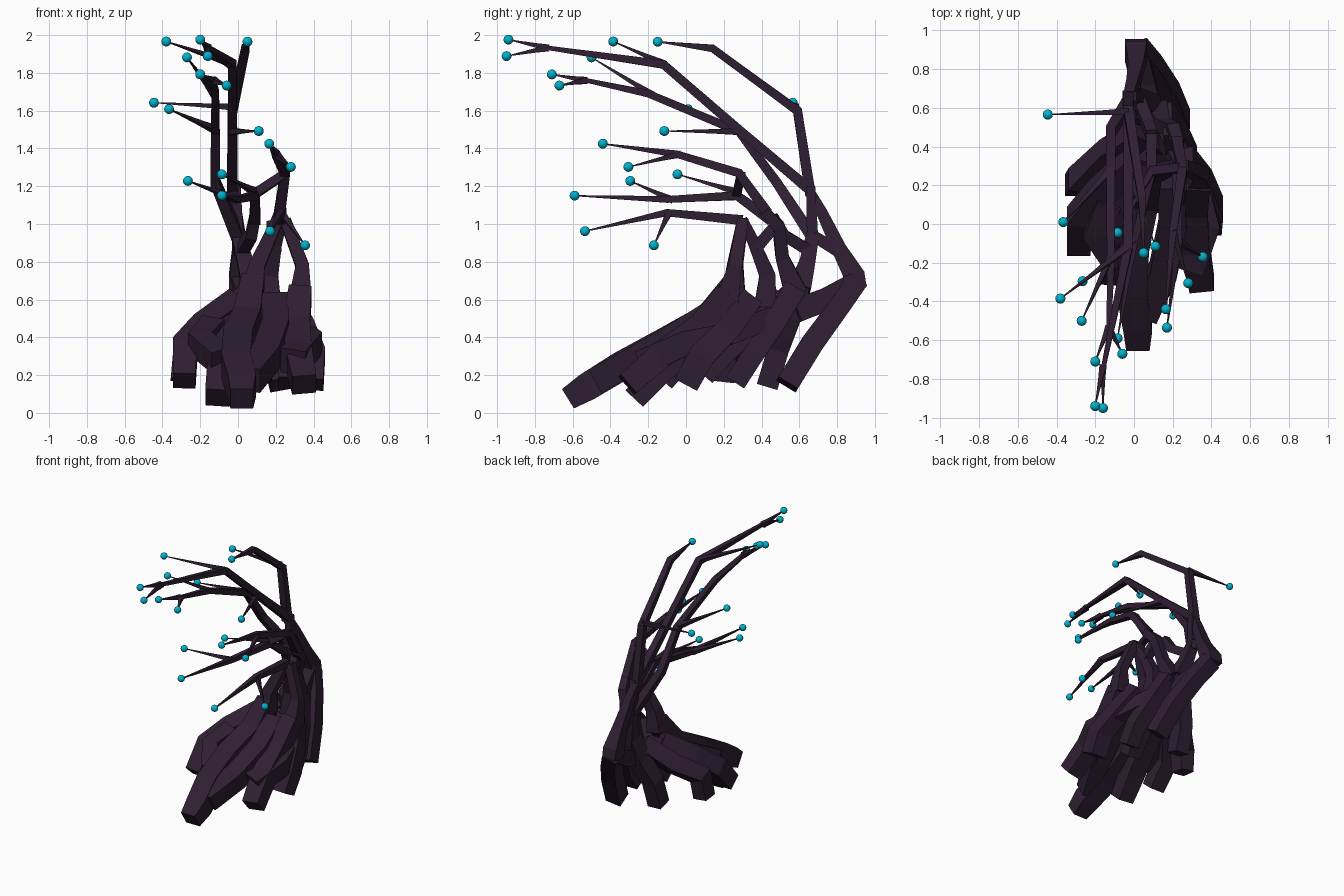
import bpy, bmesh, math
from mathutils import Vector

def material(name, color):
    m = bpy.data.materials.new(name)
    m.diffuse_color = (*color, 1)
    return m

BARK = material("bark", (0.028, 0.013, 0.032))
TEAL = material("bud_teal", (0.0, 0.45, 0.62))

def finish(bm, name, mat, smooth=False):
    bmesh.ops.recalc_face_normals(bm, faces=bm.faces)
    me = bpy.data.meshes.new(name)
    bm.to_mesh(me)
    bm.free()
    me.materials.append(mat)
    for p in me.polygons:
        p.use_smooth = smooth
    ob = bpy.data.objects.new(name, me)
    bpy.context.collection.objects.link(ob)
    return ob

def limb(bm, pts, sides=4):
    """Square-section tube through (x, y, z, radius) points with mitred joints."""
    P = [Vector(p[:3]) for p in pts]
    rings = []
    for i, p in enumerate(P):
        d = Vector()
        if i > 0:
            d += (P[i] - P[i - 1]).normalized()
        if i < len(P) - 1:
            d += (P[i + 1] - P[i]).normalized()
        d.normalize()
        side = Vector((1, 0, 0)) - d * d.x
        if side.length < 0.35:
            side = Vector((0, 0, 1)) - d * d.z
        side.normalize()
        up = d.cross(side)
        ring = []
        for k in range(sides):
            a = math.pi / 4 + k * math.tau / sides
            ring.append(bm.verts.new(p + (side * math.cos(a) + up * math.sin(a)) * pts[i][3]))
        rings.append(ring)
    for a, b in zip(rings, rings[1:]):
        for k in range(sides):
            n = (k + 1) % sides
            bm.faces.new((a[k], a[n], b[n], b[k]))
    bm.faces.new(rings[0])
    bm.faces.new(rings[-1])

def limbs(name, paths):
    bm = bmesh.new()
    for p in paths:
        limb(bm, p)
    return finish(bm, name, BARK)

# Root mass: feet climbing to the trunk at the back
limbs("front_roots", [
    [(.02, -.625, .075, .085), (.02, -.52, .14, .105), (-.01, -.34, .25, .11), (.0, -.10, .38, .11), (.05, .12, .51, .10), (.08, .26, .70, .085)],
    [(-.11, -.27, .08, .09), (-.09, -.12, .24, .10), (-.04, .10, .40, .10), (.03, .36, .55, .09)],
    [(.35, -.31, .15, .09), (.32, -.14, .30, .10), (.31, .08, .46, .10), (.33, .22, .64, .085)],
    [(.05, -.46, .18, .10), (.15, -.24, .30, .10), (.20, .0, .44, .10), (.19, .22, .58, .10)],
])
limbs("left_roots", [
    [(-.285, -.12, .17, .085), (-.28, .03, .34, .095), (-.18, .16, .45, .09), (.0, .32, .58, .09)],
    [(-.30, .20, .17, .08), (-.28, .22, .34, .09), (-.13, .36, .45, .09), (.05, .48, .60, .085)],
    [(-.06, .43, .14, .08), (-.05, .49, .34, .08), (.03, .55, .52, .09), (.07, .60, .69, .085)],
    [(-.09, -.20, .28, .085), (-.20, -.04, .37, .09), (-.13, .12, .45, .09)],
])
limbs("right_roots", [
    [(.385, .0, .15, .095), (.39, .08, .30, .10), (.34, .22, .44, .09), (.25, .34, .60, .085)],
    [(.27, .26, .16, .08), (.27, .35, .30, .08), (.22, .46, .46, .08), (.14, .57, .65, .085)],
    [(.29, -.22, .27, .10), (.38, .0, .37, .09), (.32, .24, .42, .08), (.20, .44, .50, .08)],
    [(.12, .10, .20, .08), (.14, .24, .36, .09), (.14, .42, .50, .09), (.10, .58, .65, .085)],
])
limbs("back_roots", [
    [(.23, .535, .15, .085), (.175, .67, .37, .085), (.09, .81, .56, .08), (.015, .90, .69, .08)],
    [(.08, .58, .54, .09), (.05, .74, .60, .085), (.015, .90, .69, .08)],
    [(.01, .90, .66, .08), (.01, .89, .73, .08), (.01, .81, .87, .056), (-.01, .72, 1.06, .042), (-.03, .645, 1.19, .036)],
    [(.08, .60, .66, .085), (.04, .64, .79, .06), (.0, .67, .94, .048)],
    [(.01, .80, .86, .046), (.0, .67, .94, .042)],
])
# Short stems joining the roots to the lower branches
limbs("lower_stems", [
    [(.07, .25, .62, .09), (.10, .26, .78, .06), (.21, .30, 1.02, .042)],
    [(.33, .22, .60, .085), (.34, .26, .78, .05), (.25, .30, 1.02, .042)],
    [(.17, .42, .56, .085), (.17, .43, .73, .06), (.20, .36, .90, .045), (.23, .30, 1.02, .038)],
    [(.11, .58, .64, .085), (.15, .51, .82, .05), (.20, .49, .99, .046), (.23, .41, 1.07, .04)],
    [(.20, .37, .87, .045), (.18, .48, 1.0, .042)],
    [(.02, .65, .86, .045), (.07, .52, .94, .042), (.09, .46, 1.04, .04)],
])
# Main branches sweeping forward
limbs("branches", [
    [(-.03, .66, 1.15, .040), (-.03, .59, 1.60, .036), (.04, .14, 1.93, .029), (.05, -.15, 1.965, .004)],
    [(-.03, .645, 1.19, .040), (-.03, .28, 1.50, .034), (-.03, -.12, 1.845, .033), (-.16, -.75, 1.935, .016)],
    [(.0, .67, .93, .046), (-.12, .48, 1.22, .037), (-.12, .28, 1.49, .033), (-.12, -.20, 1.69, .028), (-.13, -.55, 1.765, .016)],
    [(.0, .67, .93, .042), (-.01, .66, 1.20, .034)],
    [(.22, .43, 1.06, .040), (.25, .28, 1.27, .034), (.20, -.05, 1.37, .027), (.165, -.44, 1.425, .004)],
    [(.09, .45, 1.02, .042), (.09, .27, 1.15, .034), (.0, -.10, 1.13, .025), (-.085, -.59, 1.15, .004)],
    [(.09, .27, 1.16, .034), (.24, .29, 1.26, .032)],
    [(.22, .30, 1.02, .038), (.23, -.10, 1.06, .027), (.17, -.535, .962, .004)],
])

# Thin tapering twigs: start point -> bud position
B, C = (-.16, -.73, 1.932), (-.13, -.53, 1.76)
TWIGS = [
    ((-.03, -.12, 1.85), (-.38, -.385, 1.966)), (B, (-.20, -.94, 1.976)), (B, (-.16, -.95, 1.889)),
    ((-.12, -.17, 1.68), (-.27, -.50, 1.882)), (C, (-.20, -.71, 1.792)), (C, (-.06, -.67, 1.733)),
    ((-.03, .58, 1.62), (-.445, .565, 1.642)), ((-.12, .28, 1.50), (-.365, .01, 1.608)),
    ((-.03, .27, 1.49), (.11, -.115, 1.492)), ((.20, -.03, 1.37), (.28, -.305, 1.302)),
    ((.09, .27, 1.17), (-.085, -.045, 1.263)), ((.0, -.08, 1.13), (-.265, -.295, 1.228)),
    ((.23, -.09, 1.06), (.355, -.17, .887)),
]
paths = []
for a, b in TWIGS:
    m = Vector(a).lerp(Vector(b), 0.3)
    paths.append([(*a, .026), (*m, .017), (*b, .003)])
limbs("twigs", paths)

# Round buds on every tip
BUDS = [b for _, b in TWIGS] + [(.05, -.15, 1.965), (.165, -.44, 1.425), (-.085, -.59, 1.15), (.17, -.535, .962)]
bm = bmesh.new()
for b in BUDS:
    r = bmesh.ops.create_uvsphere(bm, u_segments=16, v_segments=10, radius=.026)
    bmesh.ops.translate(bm, verts=r["verts"], vec=b)
finish(bm, "buds", TEAL, smooth=True)
